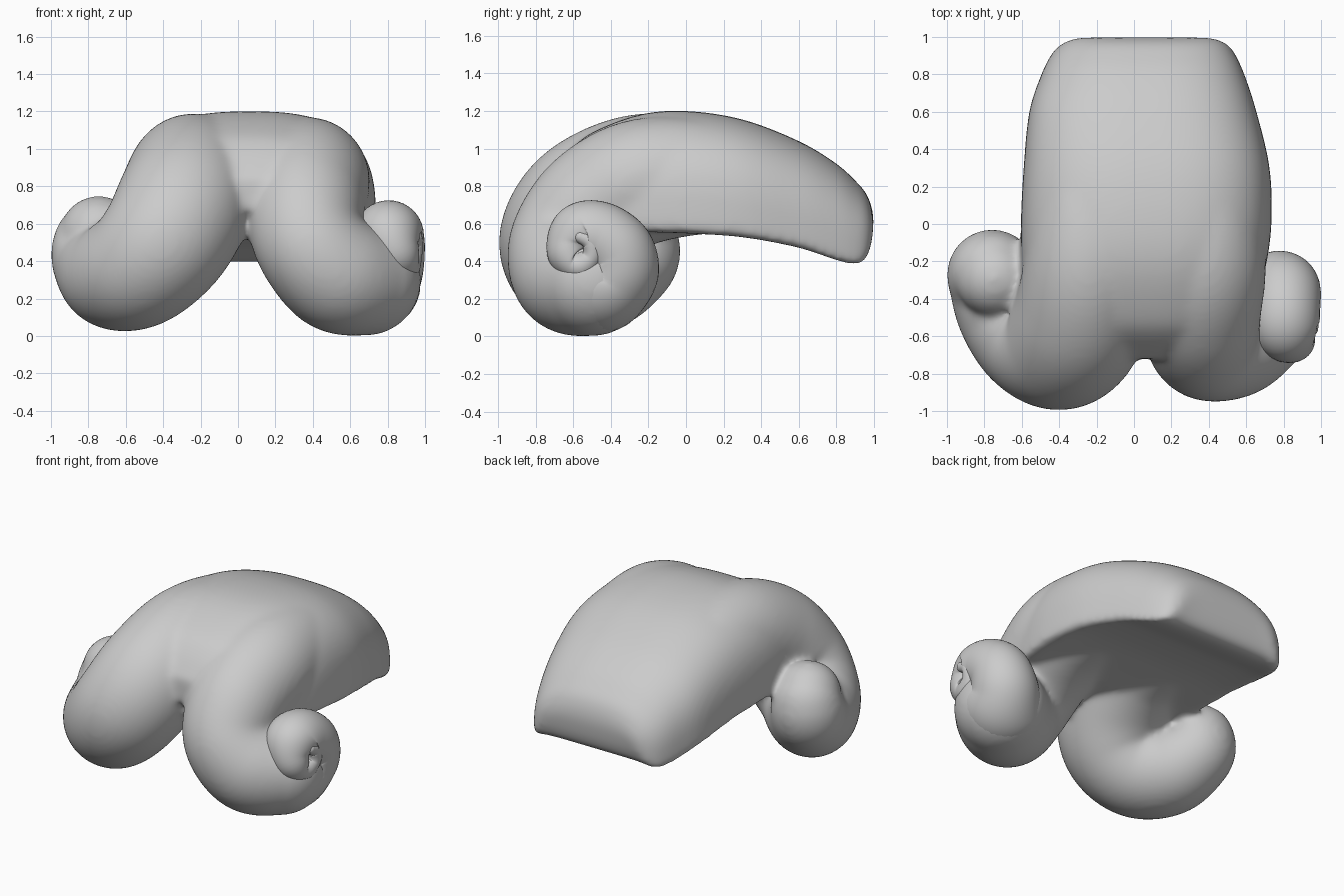
import bpy, bmesh, math
from mathutils import Vector

if "Cube" in bpy.data.objects:
    bpy.data.objects.remove(bpy.data.objects["Cube"])


def catmull(pts, steps):
    """Smooth interpolation of rows of numbers."""
    p = [pts[0]] + list(pts) + [pts[-1]]
    out = []
    for i in range(1, len(p) - 2):
        for s in range(steps):
            t = s / steps
            out.append([0.5 * (2 * b + (c - a) * t + (2 * a - 5 * b + 4 * c - d) * t * t
                               + (3 * b - a - 3 * c + d) * t ** 3)
                        for a, b, c, d in zip(p[i - 1], p[i], p[i + 1], p[i + 2])])
    return out + [list(pts[-1])]


def loft(name, rings):
    """Skin closed rings of points and cap the ends."""
    bm = bmesh.new()
    loops = [[bm.verts.new(v) for v in r] for r in rings]
    n = len(loops[0])
    for a, b in zip(loops, loops[1:]):
        for i in range(n):
            bm.faces.new((a[i], a[(i + 1) % n], b[(i + 1) % n], b[i]))
    bm.faces.new(loops[0][::-1])
    bm.faces.new(loops[-1])
    bmesh.ops.recalc_face_normals(bm, faces=bm.faces)
    me = bpy.data.meshes.new(name)
    bm.to_mesh(me)
    bm.free()
    ob = bpy.data.objects.new(name, me)
    bpy.context.collection.objects.link(ob)
    return ob


def tube(name, pts, n=40):
    """Sweep a circle of changing radius along x, y, z, r points, with a round tip."""
    path = catmull(pts, 10)
    pos = [Vector(p[:3]) for p in path]
    rad = [p[3] for p in path]
    tip, d, r = pos[-1], (pos[-1] - pos[-2]).normalized(), rad[-1]
    for k in range(1, 8):
        a = k / 8 * math.pi / 2
        pos.append(tip + d * r * math.sin(a))
        rad.append(r * math.cos(a))
    rings, u = [], Vector((1, 0, 0))
    for i, c in enumerate(pos):
        t = (pos[min(i + 1, len(pos) - 1)] - pos[max(i - 1, 0)]).normalized()
        u = (u - t * u.dot(t)).normalized()
        v = t.cross(u)
        rings.append([c + rad[i] * (u * math.cos(2 * math.pi * j / n) + v * math.sin(2 * math.pi * j / n))
                      for j in range(n)])
    return loft(name, rings)


def spow(v, e):
    return math.copysign(abs(v) ** e, v)


# Arched slab: y, x min, x max, z min, z max
stations = [(-0.72, -0.22, 0.34, 0.64, 0.84), (-0.62, -0.45, 0.52, 0.58, 0.985),
            (-0.5, -0.57, 0.63, 0.555, 1.085),
            (-0.25, -0.60, 0.70, 0.525, 1.18), (0, -0.605, 0.735, 0.515, 1.2),
            (0.3, -0.59, 0.725, 0.495, 1.155), (0.6, -0.56, 0.655, 0.44, 1.04),
            (0.8, -0.495, 0.59, 0.375, 0.92), (0.91, -0.44, 0.54, 0.355, 0.82),
            (0.96, -0.39, 0.50, 0.39, 0.76), (0.985, -0.34, 0.45, 0.46, 0.70),
            (0.998, -0.29, 0.40, 0.55, 0.64)]
rings = []
for y, x0, x1, z0, z1 in catmull(stations, 6):
    zc, ring = z0 + 0.2 * (z1 - z0), []
    for j in range(64):
        a = 2 * math.pi * j / 64
        c, s = math.cos(a), math.sin(a)
        e = 2 / 2.7 if s > 0 else 2 / 7
        h = z1 - zc if s > 0 else zc - z0
        lift = 0.04 * (1 - c * c) if s < 0 else 0     # hollow underside
        ring.append(((x0 + x1) / 2 + (x1 - x0) / 2 * spow(c, e), y, zc + h * spow(s, e) + lift))
    rings.append(ring)
slab = loft("arched_body", rings)

# Two front lobes rolling down and outward
left = tube("left_lobe", [(-0.22, 0.5, 0.75, 0.22), (-0.23, 0.2, 0.84, 0.29), (-0.24, -0.2, 0.845, 0.345),
                          (-0.285, -0.5, 0.71, 0.365), (-0.385, -0.64, 0.52, 0.355), (-0.53, -0.60, 0.37, 0.33),
                          (-0.665, -0.44, 0.335, 0.30), (-0.75, -0.29, 0.41, 0.25),
                          (-0.755, -0.27, 0.50, 0.235), (-0.745, -0.29, 0.54, 0.21)])
right = tube("right_lobe", [(0.35, 0.5, 0.75, 0.22), (0.36, 0.2, 0.84, 0.29), (0.37, -0.2, 0.83, 0.335),
                            (0.355, -0.48, 0.70, 0.325), (0.385, -0.64, 0.50, 0.30),
                            (0.53, -0.615, 0.335, 0.315), (0.68, -0.50, 0.30, 0.30)])

# Fuse the slab and lobes into one soft skin
bpy.ops.object.select_all(action='DESELECT')
for o in (slab, left, right):
    o.select_set(True)
bpy.context.view_layer.objects.active = slab
bpy.ops.object.join()
m = slab.modifiers.new("fuse", 'REMESH')
m.mode, m.voxel_size = 'VOXEL', 0.017
m = slab.modifiers.new("soften", 'SMOOTH')
m.factor, m.iterations = 0.5, 25

# Spiral tip on the right lobe, kept separate for a crisp winding
curl = tube("right_curl", [(0.53, -0.61, 0.335, 0.29), (0.63, -0.54, 0.31, 0.295), (0.72, -0.44, 0.30, 0.275),
                           (0.775, -0.36, 0.36, 0.22), (0.80, -0.375, 0.46, 0.20), (0.805, -0.47, 0.53, 0.19),
                           (0.81, -0.56, 0.525, 0.18), (0.85, -0.61, 0.44, 0.13), (0.895, -0.56, 0.38, 0.085),
                           (0.93, -0.50, 0.43, 0.055), (0.945, -0.51, 0.50, 0.045), (0.95, -0.56, 0.53, 0.035)])

for o in (slab, curl):
    bpy.ops.object.select_all(action='DESELECT')
    o.select_set(True)
    bpy.context.view_layer.objects.active = o
    for mod in list(o.modifiers):
        bpy.ops.object.modifier_apply(modifier=mod.name)
    bpy.ops.object.shade_smooth()
